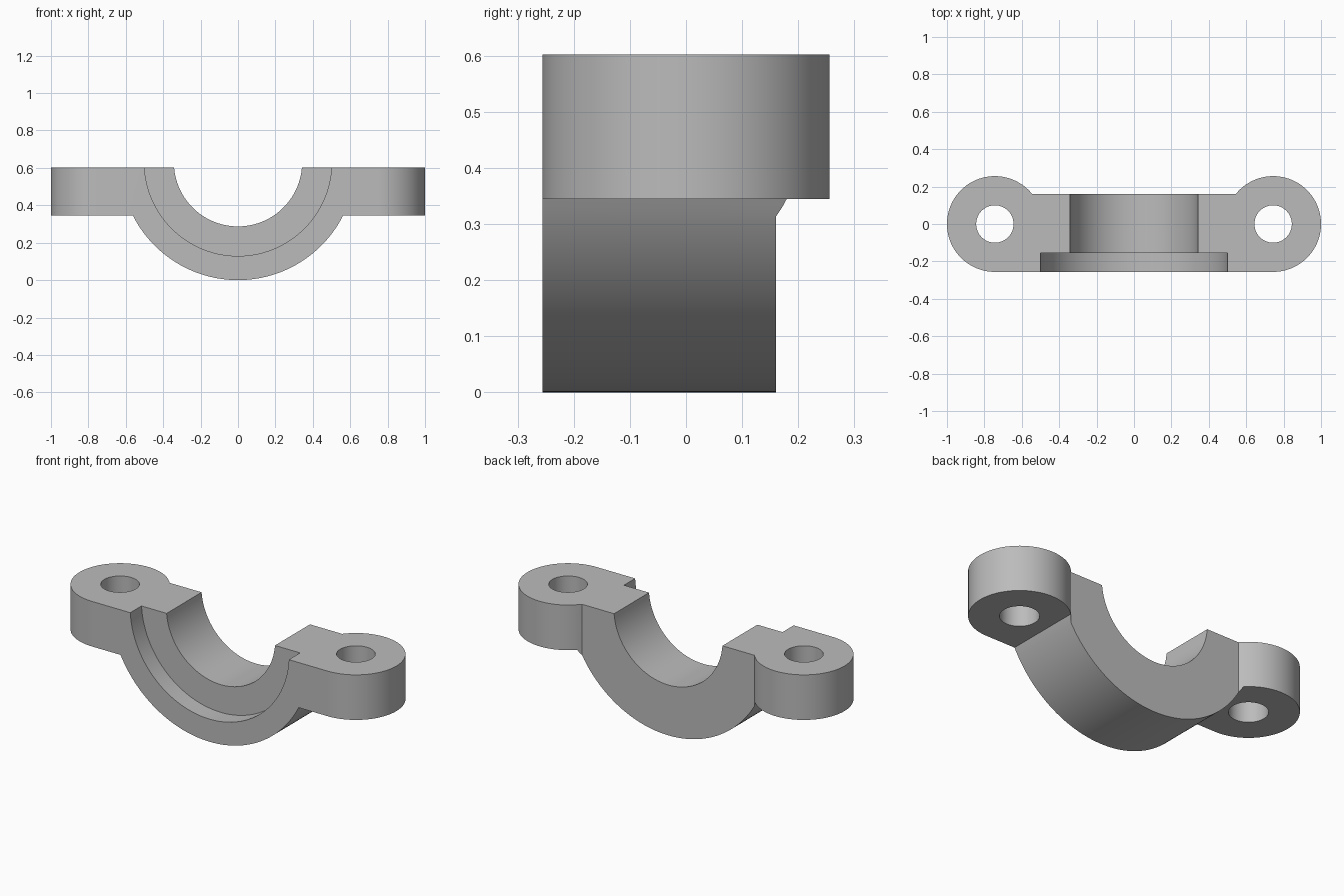
import bpy, bmesh, math
from mathutils import Matrix

cube = bpy.data.objects.get("Cube")
if cube:
    bpy.data.objects.remove(cube, do_unlink=True)

TOP, EAR_BOTTOM = 0.602, 0.345
FRONT, BACK = -0.256, 0.16
AXIS_Z, OUTER_R, SEAT_R, BORE_R = 0.63, 0.63, 0.501, 0.343
EAR_X, EAR_R, HOLE_R = 0.744, 0.256, 0.1

grey = bpy.data.materials.new("plain grey")
grey.use_nodes = True
grey.diffuse_color = (0.5, 0.5, 0.5, 1)
grey.node_tree.nodes["Principled BSDF"].inputs["Base Color"].default_value = (0.5, 0.5, 0.5, 1)


def arc(cx, cy, r, start, end, steps):
    return [(cx + r * math.cos(start + (end - start) * i / steps),
             cy + r * math.sin(start + (end - start) * i / steps)) for i in range(steps + 1)]


def prism(name, outline, low, high, along_y=False):
    """Extrude a 2D outline along z, or an (x, z) outline along y."""
    bm = bmesh.new()
    place = (lambda u, v: (u, low, v)) if along_y else (lambda u, v: (u, v, low))
    face = bm.faces.new([bm.verts.new(place(u, v)) for u, v in outline])
    moved = bmesh.ops.extrude_face_region(bm, geom=[face])["geom"]
    d = high - low
    bmesh.ops.translate(bm, vec=(0, d, 0) if along_y else (0, 0, d),
                        verts=[g for g in moved if isinstance(g, bmesh.types.BMVert)])
    bmesh.ops.recalc_face_normals(bm, faces=bm.faces)
    mesh = bpy.data.meshes.new(name)
    bm.to_mesh(mesh)
    bm.free()
    mesh.materials.append(grey)
    obj = bpy.data.objects.new(name, mesh)
    bpy.context.collection.objects.link(obj)
    return obj


def circle(cx, cy, r, n):
    return arc(cx, cy, r, 0, 2 * math.pi, n)[:-1]


def cut(target, tool, operation="DIFFERENCE"):
    mod = target.modifiers.new(tool.name, "BOOLEAN")
    mod.operation, mod.object, mod.solver = operation, tool, "EXACT"
    bpy.context.view_layer.objects.active = target
    bpy.ops.object.modifier_apply(modifier=mod.name)
    bpy.data.objects.remove(tool, do_unlink=True)


# Front profile: half-round saddle with a flat ear on each side
swing = math.acos((AXIS_Z - EAR_BOTTOM) / OUTER_R)
down = -math.pi / 2
profile = [(1.1, EAR_BOTTOM), (1.1, TOP), (-1.1, TOP), (-1.1, EAR_BOTTOM)]
profile += arc(0, AXIS_Z, OUTER_R, down - swing, down + swing, 64)
clamp = prism("saddle_clamp", profile, -0.4, 0.4, along_y=True)

# Plan outline: round ears, flush front, stepped back
turn = math.asin(BACK / EAR_R)
plan = arc(EAR_X, 0, EAR_R, down, math.pi - turn, 56)
plan += [(-x, y) for x, y in reversed(plan)]
cut(clamp, prism("plan_cutter", plan, -0.2, 0.9), "INTERSECT")

# Bore, front seat and bolt holes
cut(clamp, prism("bore_cutter", circle(0, AXIS_Z, BORE_R, 96), -0.5, 0.5, True))
cut(clamp, prism("seat_cutter", circle(0, AXIS_Z, SEAT_R, 112), -0.5, -0.155, True))
for side in (-1, 1):
    cut(clamp, prism("hole_cutter", circle(side * EAR_X, 0, HOLE_R, 48), 0.1, 0.9))

# Smooth curved walls, keep edges sharp
bpy.ops.object.select_all(action="DESELECT")
clamp.select_set(True)
bpy.context.view_layer.objects.active = clamp
bpy.ops.object.shade_smooth_by_angle(angle=math.radians(25))
